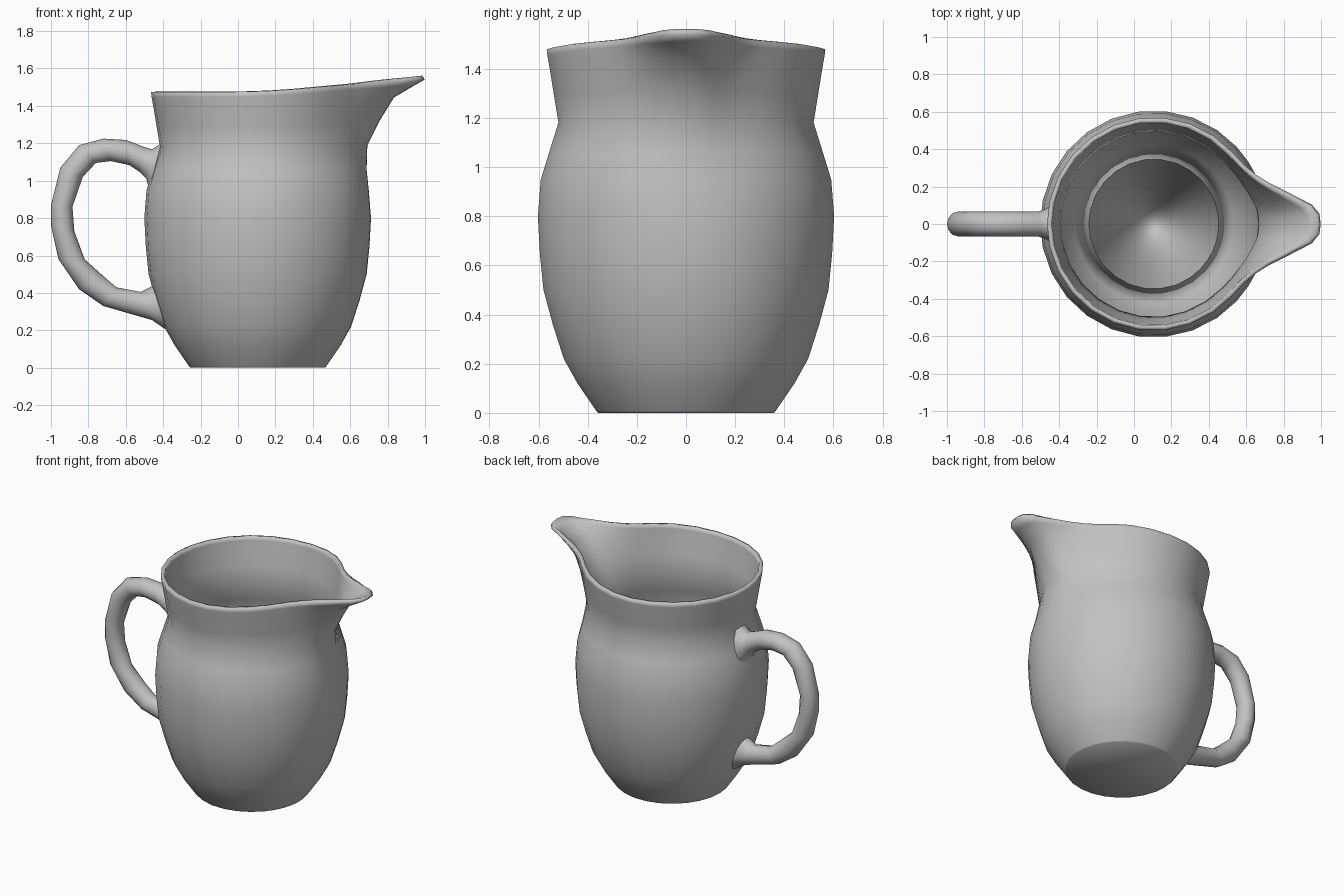
import bpy, bmesh, math
from mathutils import Vector

if "Cube" in bpy.data.objects:
    bpy.data.objects.remove(bpy.data.objects["Cube"])

CX = 0.105  # axis of the jug body

clay = bpy.data.materials.new("grey clay")
clay.diffuse_color = (0.54, 0.54, 0.54, 1)
clay.use_nodes = True
clay.node_tree.nodes["Principled BSDF"].inputs["Base Color"].default_value = clay.diffuse_color


def interp(table, t):
    """Piecewise linear lookup in (key, value) pairs."""
    if t <= table[0][0]:
        return table[0][1]
    for (a, va), (b, vb) in zip(table, table[1:]):
        if t <= b:
            return va + (vb - va) * (t - a) / (b - a)
    return table[-1][1]


def finish(name, bm):
    mesh = bpy.data.meshes.new(name)
    bm.to_mesh(mesh)
    bm.free()
    ob = bpy.data.objects.new(name, mesh)
    bpy.context.collection.objects.link(ob)
    mesh.materials.append(clay)
    bpy.ops.object.select_all(action='DESELECT')
    ob.select_set(True)
    bpy.context.view_layer.objects.active = ob
    bpy.ops.object.shade_smooth_by_angle(angle=math.radians(50))
    return ob


def bridge(bm, a, b):
    n = len(a)
    for i in range(n):
        bm.faces.new((a[i], a[(i + 1) % n], b[(i + 1) % n], b[i]))


# Jug body: round profile, pulled out into a spout towards +x
profile = [(0, .36), (.008, .367), (.12, .444), (.22, .5), (.36, .545), (.5, .583),
           (.65, .598), (.8, .606), (.95, .594), (1.06, .56), (1.18, .522),
           (1.29, .54), (1.4, .558), (1.45, .567), (1.475, .57)]
spout_reach = [(0, .323), (3.5, .318), (7, .28), (10.5, .207), (14.5, .145),
               (19.5, .08), (25.5, .034), (33, .006), (40, 0)]
spout_by_height = [(.95, 0), (1.06, .07), (1.18, .2), (1.29, .34), (1.4, .53),
                   (1.45, .83), (1.475, 1)]
rim_height = [(-.5, 1.473), (.1, 1.475), (.3, 1.488), (.6, 1.515), (.75, 1.527),
              (1, 1.54)]

half = [3.5, 7, 10.5, 14.5, 19.5, 25.5, 33, 43] + list(range(56, 180, 14))
angles = [0] + half + [180] + [-a for a in reversed(half)]

bm = bmesh.new()
rings = []
for z, r in profile:
    ring = []
    narrow = min(1, max(.7, .7 + (z - 1.2)))  # spout is broader lower down
    for a in angles:
        rr = r + interp(spout_reach, abs(a) * narrow) * interp(spout_by_height, z)
        x = CX + rr * math.cos(math.radians(a))
        y = rr * math.sin(math.radians(a))
        if z == 1.475:
            y = rr * math.sin(math.radians(a))
        lift = (interp(rim_height, x) - 1.475) * min(1, max(0, (z - 1.1) / .375))
        ring.append(bm.verts.new((x, y, z + lift)))
    rings.append(ring)
bm.faces.new(list(reversed(rings[0])))
for a, b in zip(rings, rings[1:]):
    bridge(bm, a, b)
body = finish("jug_body", bm)
wall = body.modifiers.new("wall", 'SOLIDIFY')
wall.thickness = 0.025
wall.offset = -1

# Handle: oval sections between outer and inner edge points (x, z)
outer = [(-.41, 1.2), (-.46, 1.168), (-.5, 1.18), (-.6, 1.218), (-.72, 1.225),
         (-.85, 1.19), (-.95, 1.07), (-1, .87), (-1, .76), (-.96, .58),
         (-.85, .42), (-.72, .33), (-.46, .255), (-.38, .2)]
inner = [(-.475, .95), (-.49, 1.01), (-.53, 1.05), (-.58, 1.083), (-.68, 1.105),
         (-.76, 1.095), (-.83, 1.02), (-.885, .86), (-.875, .73), (-.82, .58),
         (-.72, .49), (-.65, .43), (-.52, .405), (-.45, .44)]
bm = bmesh.new()
SIDES = 12
rings = []
for i, ((ox, oz), (ix, iz)) in enumerate(zip(outer, inner)):
    o, n = Vector((ox, 0, oz)), Vector((ix, 0, iz))
    mid, arm = (o + n) / 2, (o - n) / 2
    width = {0: .1, 1: .078, 13: .085}.get(i, .066)
    rings.append([bm.verts.new(mid + arm * math.cos(t) + Vector((0, width * math.sin(t), 0)))
                  for t in (2 * math.pi * k / SIDES for k in range(SIDES))])
for a, b in zip(rings, rings[1:]):
    bridge(bm, a, b)
bm.faces.new(rings[0])
bm.faces.new(rings[-1])
bmesh.ops.recalc_face_normals(bm, faces=bm.faces)
finish("handle", bm)
